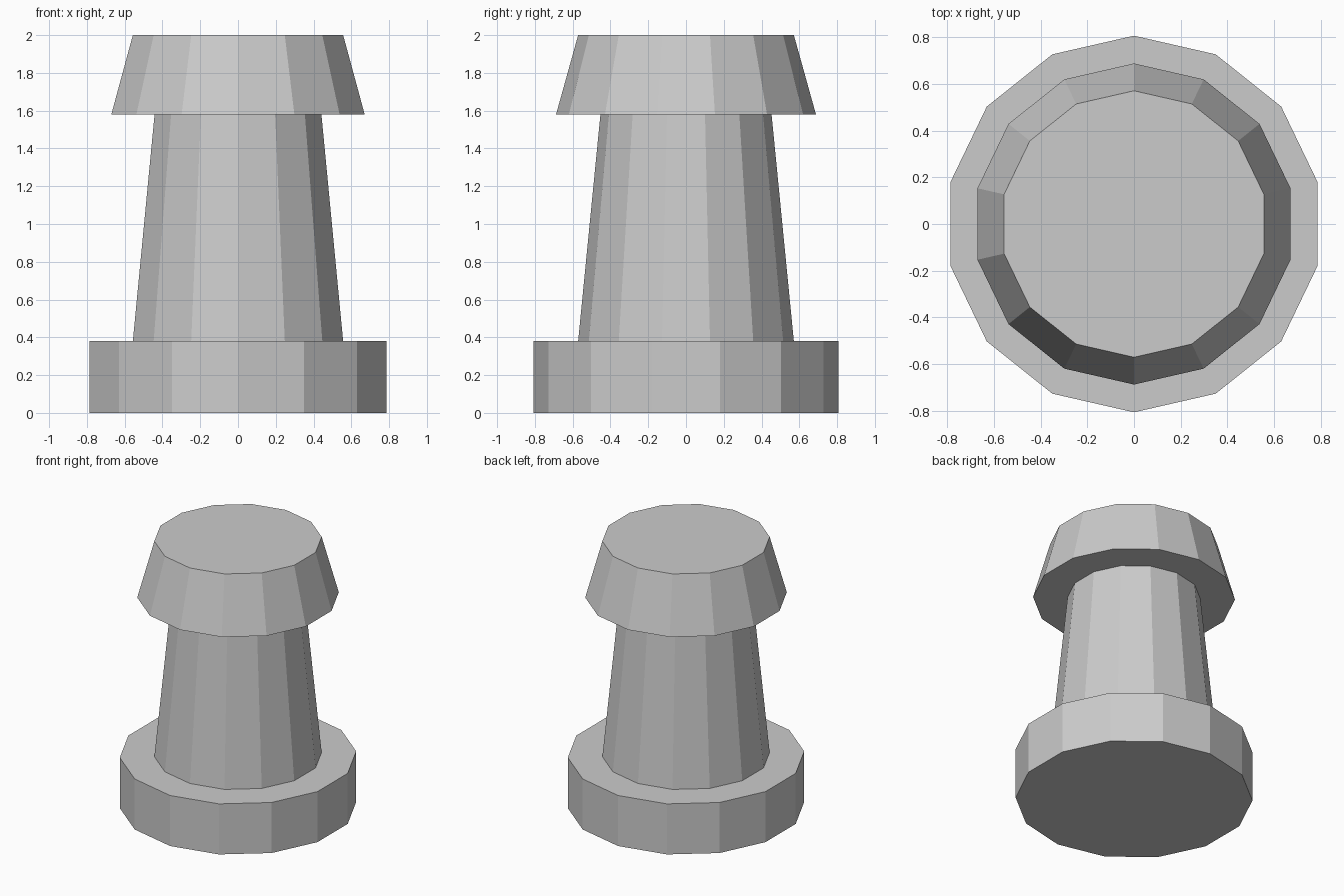
import bpy, bmesh
from math import sin, cos, tau

if "Cube" in bpy.data.objects:
    bpy.data.objects.remove(bpy.data.objects["Cube"])

SIDES = 14

# Half profile (radius, height): base disc, tapered shaft, flared head
profile = [
    (0.807, 0.0), (0.807, 0.38),
    (0.571, 0.38), (0.453, 1.58),
    (0.688, 1.58), (0.571, 2.0),
]


def lathe(name, points):
    bm = bmesh.new()
    rings = [[bm.verts.new((-r * sin(tau * i / SIDES), r * cos(tau * i / SIDES), z))
              for i in range(SIDES)] for r, z in points]
    for low, high in zip(rings, rings[1:]):
        for i in range(SIDES):
            j = (i + 1) % SIDES
            bm.faces.new((low[i], low[j], high[j], high[i]))
    # Flat end caps
    bm.faces.new(rings[0][::-1])
    bm.faces.new(rings[-1])
    bmesh.ops.recalc_face_normals(bm, faces=bm.faces)
    mesh = bpy.data.meshes.new(name)
    bm.to_mesh(mesh)
    bm.free()
    obj = bpy.data.objects.new(name, mesh)
    bpy.context.collection.objects.link(obj)
    return obj


# Whole bollard as one closed low-poly turned body
lathe("bollard", profile)
